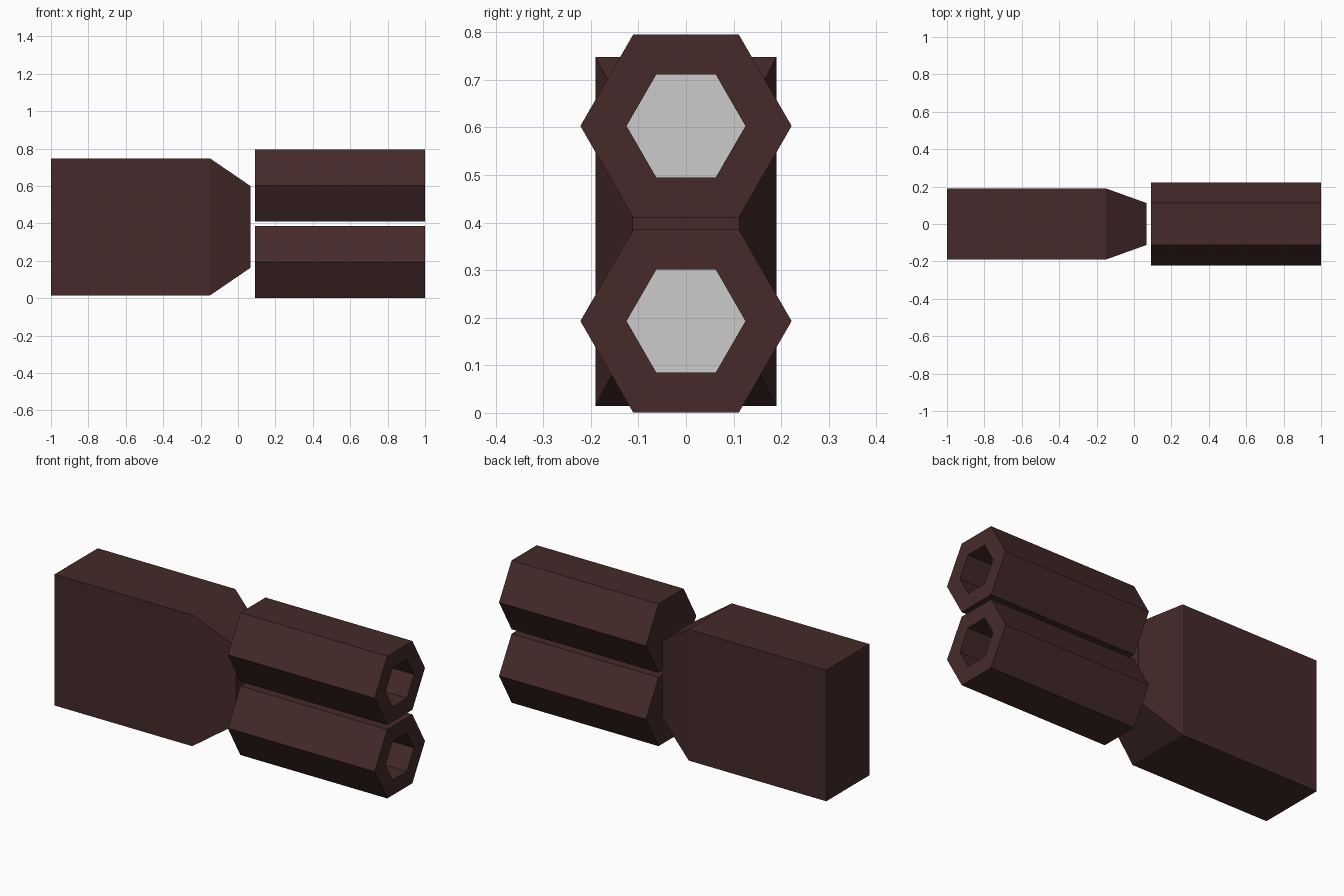
import bpy, bmesh
from math import cos, sin, pi

if "Cube" in bpy.data.objects:
    bpy.data.objects.remove(bpy.data.objects["Cube"])

brown = bpy.data.materials.new("dark_brown")
brown.diffuse_color = (0.06, 0.023, 0.023, 1)
brown.use_nodes = True
brown.node_tree.nodes["Principled BSDF"].inputs["Base Color"].default_value = brown.diffuse_color


def loft(name, rings, mat=None, cap_start=True, cap_end=True):
    """Skin a solid through a list of equal-length point rings."""
    bm = bmesh.new()
    loops = [[bm.verts.new(p) for p in ring] for ring in rings]
    for a, b in zip(loops, loops[1:]):
        n = len(a)
        for i in range(n):
            j = (i + 1) % n
            bm.faces.new((a[i], a[j], b[j], b[i]))
    if cap_start:
        bm.faces.new(loops[0][::-1])
    if cap_end:
        bm.faces.new(loops[-1])
    mesh = bpy.data.meshes.new(name)
    bm.to_mesh(mesh)
    bm.free()
    obj = bpy.data.objects.new(name, mesh)
    bpy.context.collection.objects.link(obj)
    if mat:
        mesh.materials.append(mat)
    return obj


def rect(x, y, z0, z1):
    return [(x, -y, z0), (x, y, z0), (x, y, z1), (x, -y, z1)]


def hexagon(x, r, z):
    return [(x, r * cos(k * pi / 3), z + r * sin(k * pi / 3)) for k in range(6)]


# Block body with tapered nose
loft("body", [rect(-1.0, 0.19, 0.015, 0.748),
              rect(-0.15, 0.19, 0.015, 0.748),
              rect(0.067, 0.112, 0.163, 0.60)], brown)

# Two hexagonal barrels with deep bores and grey bore floors
R, BORE, BACK, FRONT, FLOOR = 0.222, 0.125, 0.092, 1.0, 0.105
for label, z in (("lower", 0.193), ("upper", 0.603)):
    loft(label + "_barrel", [hexagon(BACK, R, z), hexagon(FRONT, R, z),
                             hexagon(FRONT, BORE, z), hexagon(FLOOR, BORE, z)],
         brown, cap_end=False)
    loft(label + "_bore_floor", [hexagon(FLOOR, BORE, z)], cap_start=False)
